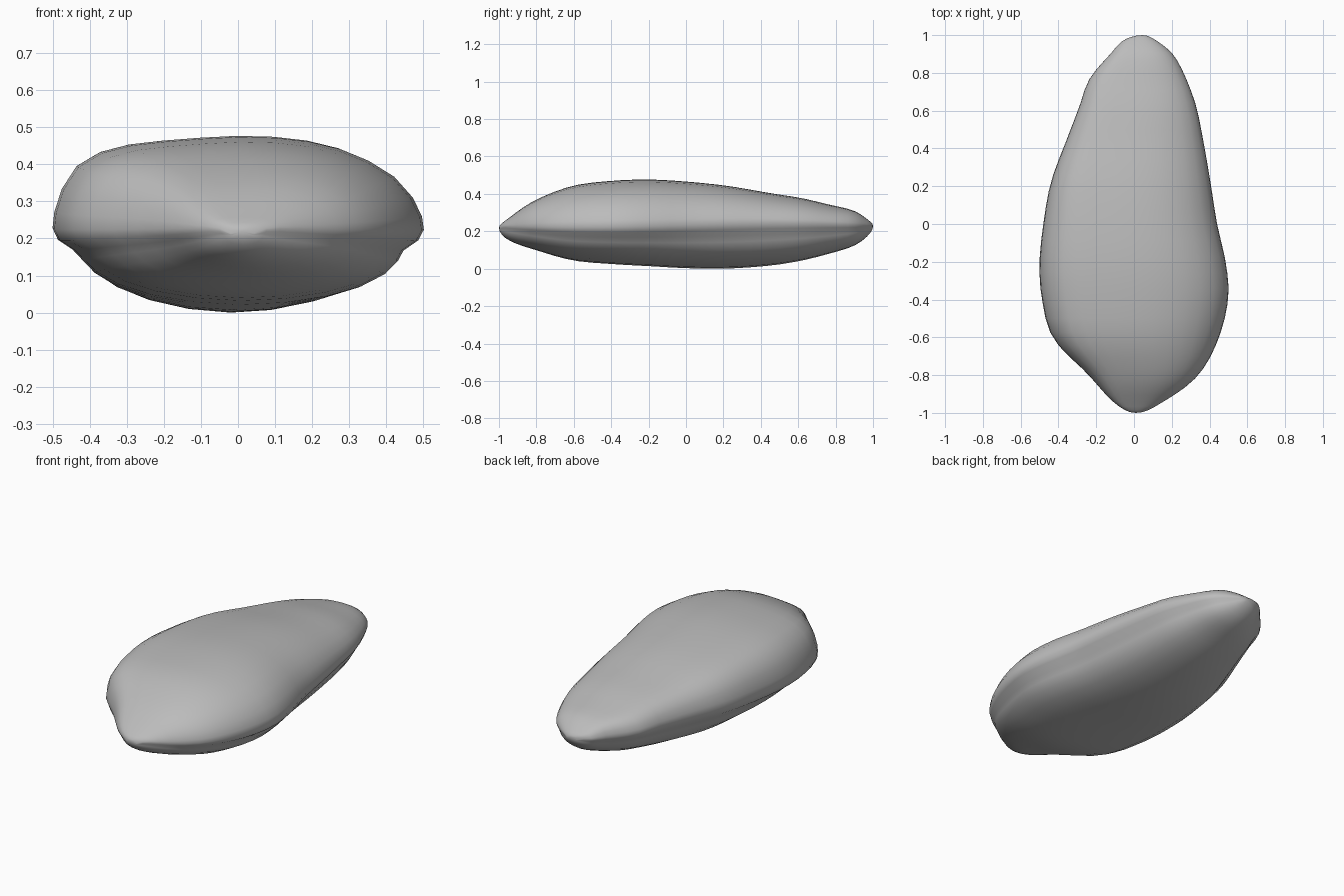
import bpy, bmesh, math

if "Cube" in bpy.data.objects:
    bpy.data.objects.remove(bpy.data.objects["Cube"])

# Stations along the pebble: y, left x, right x, top z, bottom z
STATIONS = [
    (-1.00, 0.01, 0.01, 0.22, 0.22),
    (-0.95, -0.10, 0.14, 0.27, 0.155),
    (-0.80, -0.24, 0.34, 0.37, 0.10),
    (-0.60, -0.43, 0.45, 0.445, 0.045),
    (-0.38, -0.49, 0.50, 0.472, 0.025),
    (-0.20, -0.50, 0.485, 0.478, 0.015),
    (0.00, -0.48, 0.44, 0.467, 0.004),
    (0.22, -0.44, 0.405, 0.444, 0.002),
    (0.45, -0.355, 0.365, 0.405, 0.018),
    (0.62, -0.29, 0.33, 0.378, 0.045),
    (0.76, -0.24, 0.28, 0.345, 0.08),
    (0.90, -0.125, 0.205, 0.31, 0.125),
    (0.97, -0.06, 0.12, 0.265, 0.175),
    (1.00, 0.045, 0.045, 0.23, 0.23),
]

# Half sections from top to bottom: (share of half width, height share);
# positive heights reach from the rim to the top, negative to the bottom
RIGHT = [(0.0, 1.0), (0.2, 0.99), (0.38, 0.95), (0.55, 0.87), (0.7, 0.75),
         (0.84, 0.58), (0.94, 0.36), (0.99, 0.16), (1.0, 0.02), (0.97, -0.12),
         (0.89, -0.26), (0.86, -0.40), (0.79, -0.58), (0.66, -0.75),
         (0.48, -0.88), (0.25, -0.97), (0.0, -1.0)]
LEFT = [(0.0, 1.0), (0.2, 0.98), (0.4, 0.95), (0.58, 0.91), (0.74, 0.83),
        (0.87, 0.68), (0.95, 0.44), (0.99, 0.2), (1.0, 0.03), (0.97, -0.12),
        (0.89, -0.25), (0.84, -0.38), (0.77, -0.55), (0.65, -0.72),
        (0.48, -0.86), (0.25, -0.96), (0.0, -1.0)]


def station(y):
    """Smoothly interpolate the stations, with rounded ends."""
    t = math.acos(-y)
    ts = [math.acos(-s[0]) for s in STATIONS]
    i = max(k for k in range(len(ts) - 1) if ts[k] <= t + 1e-9)
    h = ts[i + 1] - ts[i]
    f = (t - ts[i]) / h

    def slope(k, c):
        a, b = max(k - 1, 0), min(k + 1, len(ts) - 1)
        return (STATIONS[b][c] - STATIONS[a][c]) / (ts[b] - ts[a])

    return [(2*f**3 - 3*f*f + 1) * STATIONS[i][c] + (3*f*f - 2*f**3) * STATIONS[i + 1][c]
            + h * ((f**3 - 2*f*f + f) * slope(i, c) + (f**3 - f*f) * slope(i + 1, c))
            for c in range(1, 5)]


# Pebble body lofted through the sections
bm = bmesh.new()
N = 36
rings = []
for k in range(1, N):
    y = -math.cos(math.pi * k / N)
    xl, xr, top, bottom = station(y)
    mid, rim = (xl + xr) / 2, 0.23 + 0.012 * math.sin(3 * y)
    rim = min(max(rim, bottom + 0.02), top - 0.02)
    loop = [(u, w) for u, w in RIGHT] + [(-u, w) for u, w in LEFT[-2:0:-1]]
    ring = []
    for u, w in loop:
        x = mid + u * (xr - xl) / 2
        z = rim + w * ((top - rim) if w > 0 else (rim - bottom))
        ring.append(bm.verts.new((x, y, z)))
    rings.append(ring)
for a, b in zip(rings, rings[1:]):
    for j in range(len(a)):
        n = (j + 1) % len(a)
        bm.faces.new((a[j], a[n], b[n], b[j]))

# Rounded tips
for ring, s in ((rings[0], STATIONS[0]), (rings[-1], STATIONS[-1])):
    tip = bm.verts.new((s[1], s[0], s[3]))
    for j in range(len(ring)):
        bm.faces.new((ring[j], ring[(j + 1) % len(ring)], tip))
bmesh.ops.recalc_face_normals(bm, faces=bm.faces)

# Settle on the ground
low = min(v.co.z for v in bm.verts)
bmesh.ops.translate(bm, verts=bm.verts, vec=(0, 0, -low))

mesh = bpy.data.meshes.new("pebble")
bm.to_mesh(mesh)
bm.free()
pebble = bpy.data.objects.new("pebble", mesh)
bpy.context.collection.objects.link(pebble)
for p in mesh.polygons:
    p.use_smooth = True

stone = bpy.data.materials.new("stone grey")
stone.diffuse_color = (0.5, 0.5, 0.5, 1)
stone.use_nodes = True
stone.node_tree.nodes["Principled BSDF"].inputs["Base Color"].default_value = stone.diffuse_color
mesh.materials.append(stone)
